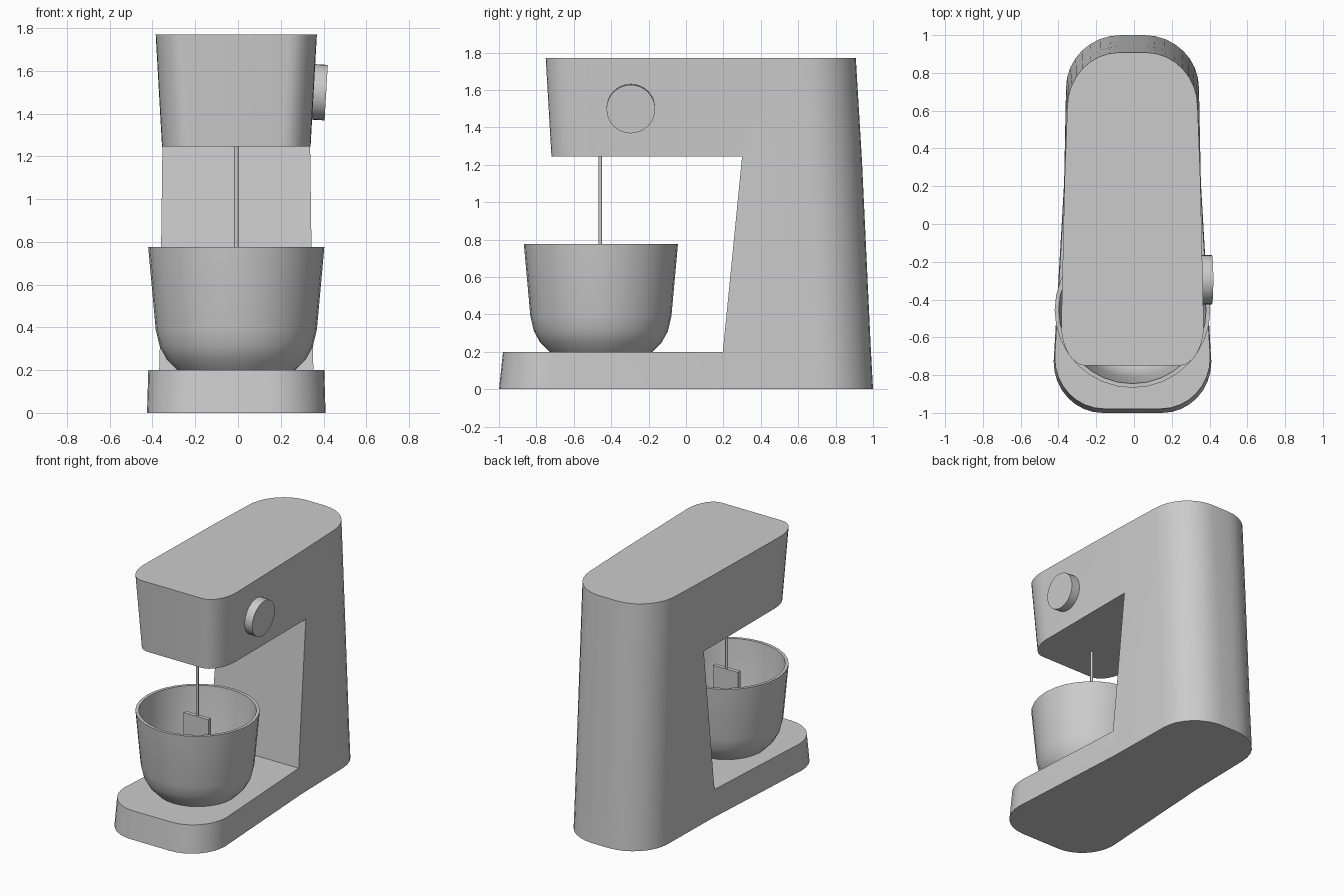
import bpy, bmesh
from math import sin, cos, pi, radians

if "Cube" in bpy.data.objects:
    bpy.data.objects.remove(bpy.data.objects["Cube"])

CX = -0.008      # centre line of the machine
BOWL_Y = -0.455


def make_object(name, bm):
    bmesh.ops.recalc_face_normals(bm, faces=bm.faces[:])
    me = bpy.data.meshes.new(name)
    bm.to_mesh(me)
    bm.free()
    ob = bpy.data.objects.new(name, me)
    bpy.context.collection.objects.link(ob)
    return ob


def select(ob):
    bpy.ops.object.select_all(action='DESELECT')
    ob.select_set(True)
    bpy.context.view_layer.objects.active = ob


def smooth(ob, angle=32):
    select(ob)
    bpy.ops.object.shade_smooth_by_angle(angle=radians(angle))


def outline(yf, yb, hf, hm, hb, fc, bc, n=8):
    """Right half of a rounded plan outline, mirrored to a closed loop."""
    half = []
    for i in range(n + 1):
        a = i / n * pi / 2
        half.append((hf - fc[0] + fc[0] * sin(a), yf + fc[1] - fc[1] * cos(a)))
    half.append((hm, 0.22))
    for i in range(n + 1):
        a = i / n * pi / 2
        half.append((hb - bc[0] + bc[0] * cos(a), yb - bc[1] + bc[1] * sin(a)))
    return half + [(-x, y) for x, y in reversed(half)]


def lathe(name, profile, segments, loc):
    bm = bmesh.new()
    rings = []
    for r, z in profile:
        if r == 0:
            rings.append([bm.verts.new((loc[0], loc[1], z))] * segments)
        else:
            rings.append([bm.verts.new((loc[0] + r * cos(2 * pi * i / segments),
                                        loc[1] + r * sin(2 * pi * i / segments), z))
                          for i in range(segments)])
    for a, b in zip(rings, rings[1:]):
        for i in range(segments):
            j = (i + 1) % segments
            bm.faces.new(list(dict.fromkeys((a[i], a[j], b[j], b[i]))))
    return make_object(name, bm)


def box(name, size, loc):
    bpy.ops.mesh.primitive_cube_add(size=1, location=loc)
    ob = bpy.context.object
    ob.name = name
    ob.scale = size
    return ob


# Body: lofted rounded plan outlines
levels = [
    (0.00, outline(-1.0, 1.0, 0.4175, 0.362, 0.352, (0.26, 0.27), (0.29, 0.28))),
    (0.22, outline(-0.976, 0.988, 0.411, 0.359, 0.350, (0.26, 0.27), (0.29, 0.28))),
    (1.22, outline(-0.718, 0.941, 0.346, 0.346, 0.345, (0.13, 0.21), (0.28, 0.29))),
    (1.77, outline(-0.75, 0.908, 0.377, 0.360, 0.345, (0.13, 0.21), (0.275, 0.29))),
]
bm = bmesh.new()
rings = [[bm.verts.new((CX + x, y, z)) for x, y in pts] for z, pts in levels]
for a, b in zip(rings, rings[1:]):
    for i in range(len(a)):
        j = (i + 1) % len(a)
        bm.faces.new((a[i], a[j], b[j], b[i]))
bm.faces.new(rings[0])
bm.faces.new(rings[-1])
body = make_object("mixer_body", bm)

# Opening between base and head
bm = bmesh.new()
prof = [(-1.5, 0.2), (0.197, 0.2), (0.3, 1.245), (-1.5, 1.245)]
left, right = [[bm.verts.new((x, y, z)) for y, z in prof] for x in (-1, 1)]
bm.faces.new(left)
bm.faces.new(right)
for i in range(4):
    j = (i + 1) % 4
    bm.faces.new((left[i], left[j], right[j], right[i]))
cutter = make_object("opening_cutter", bm)
cutter.hide_render = True
mod = body.modifiers.new("opening", 'BOOLEAN')
mod.operation = 'DIFFERENCE'
mod.solver = 'EXACT'
mod.object = cutter
select(body)
bpy.ops.object.modifier_apply(modifier=mod.name)
bpy.data.objects.remove(cutter)
smooth(body)

# Bowl: outer wall, rim, inner wall
bowl = lathe("bowl", [(0, 0.2), (0.275, 0.2), (0.325, 0.25), (0.358, 0.31),
                      (0.377, 0.39), (0.412, 0.777), (0.39, 0.777), (0.356, 0.395),
                      (0.338, 0.32), (0.308, 0.265), (0.262, 0.222), (0, 0.222)],
             32, (CX, BOWL_Y))
smooth(bowl)

# Beater shaft and flat paddle
shaft = lathe("beater_shaft", [(0, 0.7), (0.01, 0.7), (0.01, 1.25), (0, 1.25)],
              12, (CX, BOWL_Y - 0.003))
smooth(shaft)
box("beater_paddle", (0.2, 0.03, 0.42), (CX, BOWL_Y - 0.003, 0.53))

# Speed knob, tilted to sit on the head's side
bpy.ops.mesh.primitive_cylinder_add(vertices=32, radius=0.13, depth=0.075,
                                    location=(0.375, -0.295, 1.5),
                                    rotation=(0, radians(93.3), 0))
knob = bpy.context.object
knob.name = "speed_knob"
smooth(knob)
